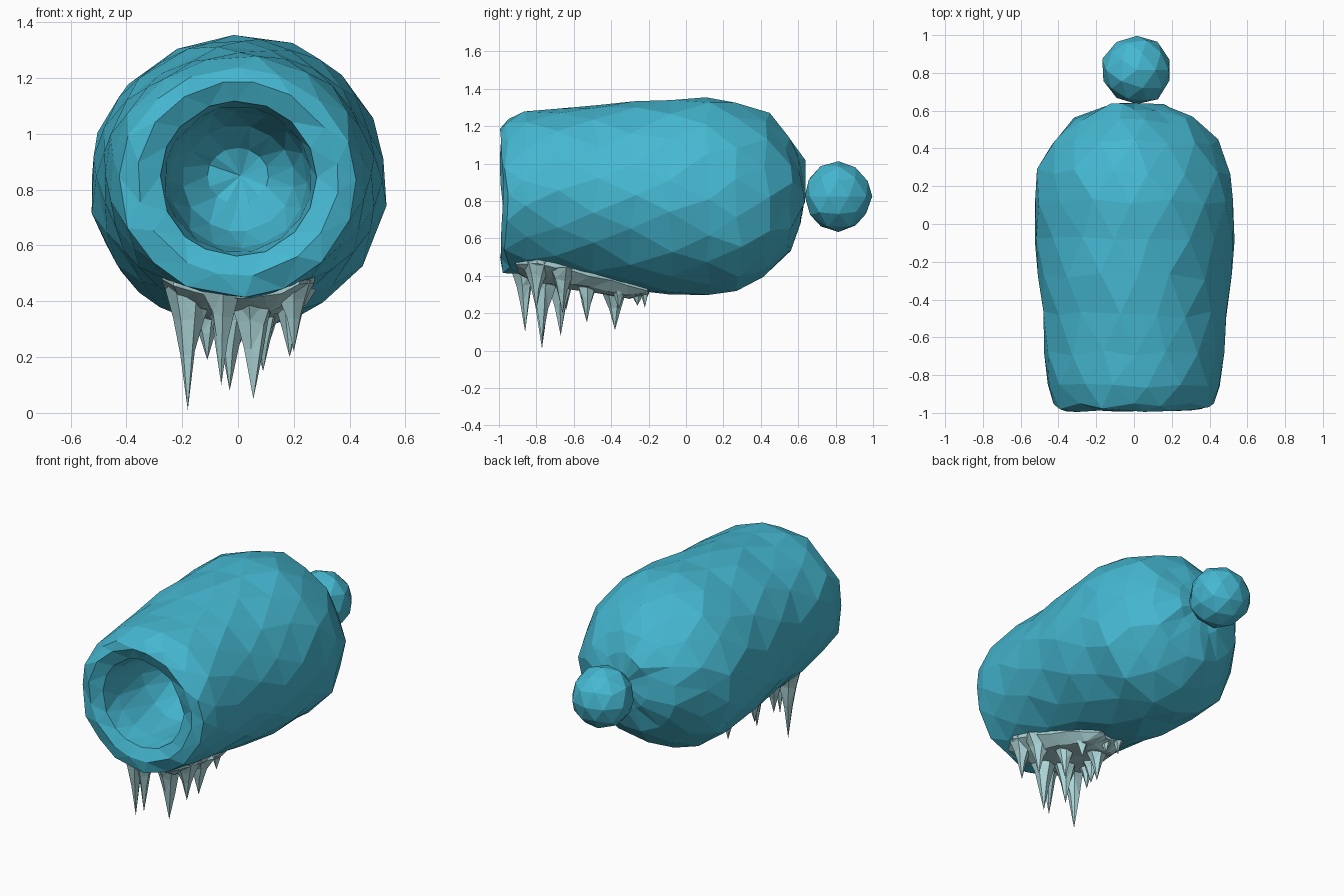
import bpy, bmesh, math, random
from mathutils import Vector

if "Cube" in bpy.data.objects:
    bpy.data.objects.remove(bpy.data.objects["Cube"])

random.seed(7)


def material(name, col):
    m = bpy.data.materials.new(name)
    m.diffuse_color = (*col, 1)
    m.use_nodes = True
    m.node_tree.nodes["Principled BSDF"].inputs["Base Color"].default_value = m.diffuse_color
    return m


ICE = material("teal ice", (0.06, 0.48, 0.64))
FROST = material("pale frost", (0.42, 0.68, 0.70))


def finish(bm, name, mat):
    bmesh.ops.recalc_face_normals(bm, faces=bm.faces)
    me = bpy.data.meshes.new(name)
    bm.to_mesh(me)
    bm.free()
    me.materials.append(mat)
    ob = bpy.data.objects.new(name, me)
    bpy.context.collection.objects.link(ob)
    return ob


def j(a):
    return random.uniform(-a, a)


# outer shell: (y, x radius, top z, bottom z)
OUTER = [(0.62, 0.17, 1.03, 0.68), (0.55, 0.32, 1.14, 0.52), (0.43, 0.44, 1.27, 0.39),
         (0.28, 0.52, 1.33, 0.31), (0.12, 0.53, 1.355, 0.30), (-0.08, 0.53, 1.345, 0.30),
         (-0.28, 0.51, 1.33, 0.325), (-0.48, 0.49, 1.31, 0.355), (-0.68, 0.48, 1.295, 0.385),
         (-0.86, 0.46, 1.285, 0.41), (-0.96, 0.43, 1.235, 0.42)]
# rim lip and hollow bore
INNER = [(-0.985, 0.36, 1.19, 0.49), (-0.955, 0.28, 1.12, 0.56), (-0.84, 0.265, 1.10, 0.575),
         (-0.60, 0.25, 1.08, 0.59), (-0.42, 0.20, 1.03, 0.65), (-0.32, 0.11, 0.95, 0.75)]


def barrel():
    bm = bmesh.new()
    n, rings = 16, []
    for k, (y, rx, zt, zb) in enumerate(OUTER + INNER):
        amt = 0.018 if k < len(OUTER) else 0.009
        cz, rz = (zt + zb) / 2, (zt - zb) / 2
        ring = []
        for i in range(n):
            a = 2 * math.pi * (i + 0.5 * (k % 2)) / n + j(0.06)
            s = 1 + j(amt)
            ring.append(bm.verts.new((rx * s * math.cos(a), y + j(amt * 1.1),
                                      cz + rz * s * math.sin(a))))
        rings.append(ring)
    # staggered triangle strips between rings
    for k in range(len(rings) - 1):
        a, b = rings[k], rings[k + 1]
        for i in range(n):
            p = (i + 1) % n
            if k % 2 == 0:
                bm.faces.new((a[i], a[p], b[i]))
                bm.faces.new((a[p], b[p], b[i]))
            else:
                bm.faces.new((a[i], a[p], b[p]))
                bm.faces.new((a[i], b[p], b[i]))
    # back cap and bore end
    for ring, tip in ((rings[0], (0, 0.64, 0.85)), (rings[-1], (0.01, -0.29, 0.85))):
        t = bm.verts.new(tip)
        for i in range(n):
            bm.faces.new((ring[i], ring[(i + 1) % n], t))
    finish(bm, "barrel", ICE)


def knob():
    bm = bmesh.new()
    bmesh.ops.create_icosphere(bm, subdivisions=2, radius=0.185)
    for v in bm.verts:
        v.co = v.co * (1 + j(0.04)) + Vector((0.015, 0.815, 0.825))
    finish(bm, "rear_knob", ICE)


def under(x, y):
    """Height of the barrel underside at x, y."""
    for p, q in zip(OUTER, OUTER[1:]):
        if q[0] <= y <= p[0]:
            t = (p[0] - y) / (p[0] - q[0])
            rx, zt, zb = (p[i] + (q[i] - p[i]) * t for i in (1, 2, 3))
            return (zt + zb) / 2 - (zt - zb) / 2 * math.sqrt(max(0, 1 - (x / rx) ** 2))
    return 0.42


# frost sheet clinging to the underside
def frost_sheet():
    bm = bmesh.new()
    rows = []
    for i in range(8):
        y = -0.90 + 0.69 * i / 7
        w = 0.28 * (1 - (i / 7) ** 2 * 0.65) * (0.8 if i == 0 else 1)
        low, high = [], []
        for k in range(8):
            u = k / 3.5 - 1
            x = w * u + j(0.01)
            z = under(x, y)
            high.append(bm.verts.new((x, y, z + 0.04)))
            drop = 0.0 if abs(u) == 1 or i in (0, 7) else 0.035
            low.append(bm.verts.new((x, y + j(0.01), z - drop - random.uniform(0, 0.02))))
        rows.append(low + high[::-1])
    for a, b in zip(rows, rows[1:]):
        for k in range(16):
            bm.faces.new((a[k], a[(k + 1) % 16], b[(k + 1) % 16], b[k]))
    bm.faces.new(rows[0])
    bm.faces.new(rows[-1])
    bmesh.ops.triangulate(bm, faces=bm.faces)
    finish(bm, "frost_sheet", FROST)


# icicles: (x, y, tip z, root radius)
ICICLES = [(-0.18, -0.77, 0.01, 0.09), (0.055, -0.77, 0.05, 0.10), (-0.06, -0.86, 0.10, 0.07),
           (-0.03, -0.67, 0.08, 0.09), (0.185, -0.66, 0.20, 0.09), (0.20, -0.80, 0.22, 0.08),
           (-0.11, -0.53, 0.19, 0.09), (0.09, -0.53, 0.15, 0.08), (-0.03, -0.38, 0.11, 0.09),
           (0.10, -0.36, 0.22, 0.07), (-0.17, -0.64, 0.22, 0.08), (0.0, -0.26, 0.24, 0.07),
           (-0.06, -0.22, 0.23, 0.05)]


def icicle(num, x, y, tip, r):
    bm = bmesh.new()
    top = under(x, y) + 0.03
    n, rings = 6, []
    for t, f in ((0, 1), (0.28, 0.62), (0.55, 0.33)):
        rings.append([bm.verts.new((x + r * f * math.cos(a) * (1 + j(0.2)),
                                    y + r * f * math.sin(a) * (1 + j(0.2)),
                                    top + (tip - top) * (t + j(0.04))))
                      for a in (2 * math.pi * (i + num * 0.3) / n for i in range(n))])
    end = bm.verts.new((x, y, tip))
    for a, b in zip(rings, rings[1:]):
        for i in range(n):
            bm.faces.new((a[i], a[(i + 1) % n], b[(i + 1) % n], b[i]))
    for i in range(n):
        bm.faces.new((rings[-1][i], rings[-1][(i + 1) % n], end))
    bm.faces.new(rings[0])
    bmesh.ops.triangulate(bm, faces=bm.faces)
    finish(bm, "icicle_%02d" % num, FROST)


barrel()
knob()
frost_sheet()
for num, spec in enumerate(ICICLES):
    icicle(num, *spec)
